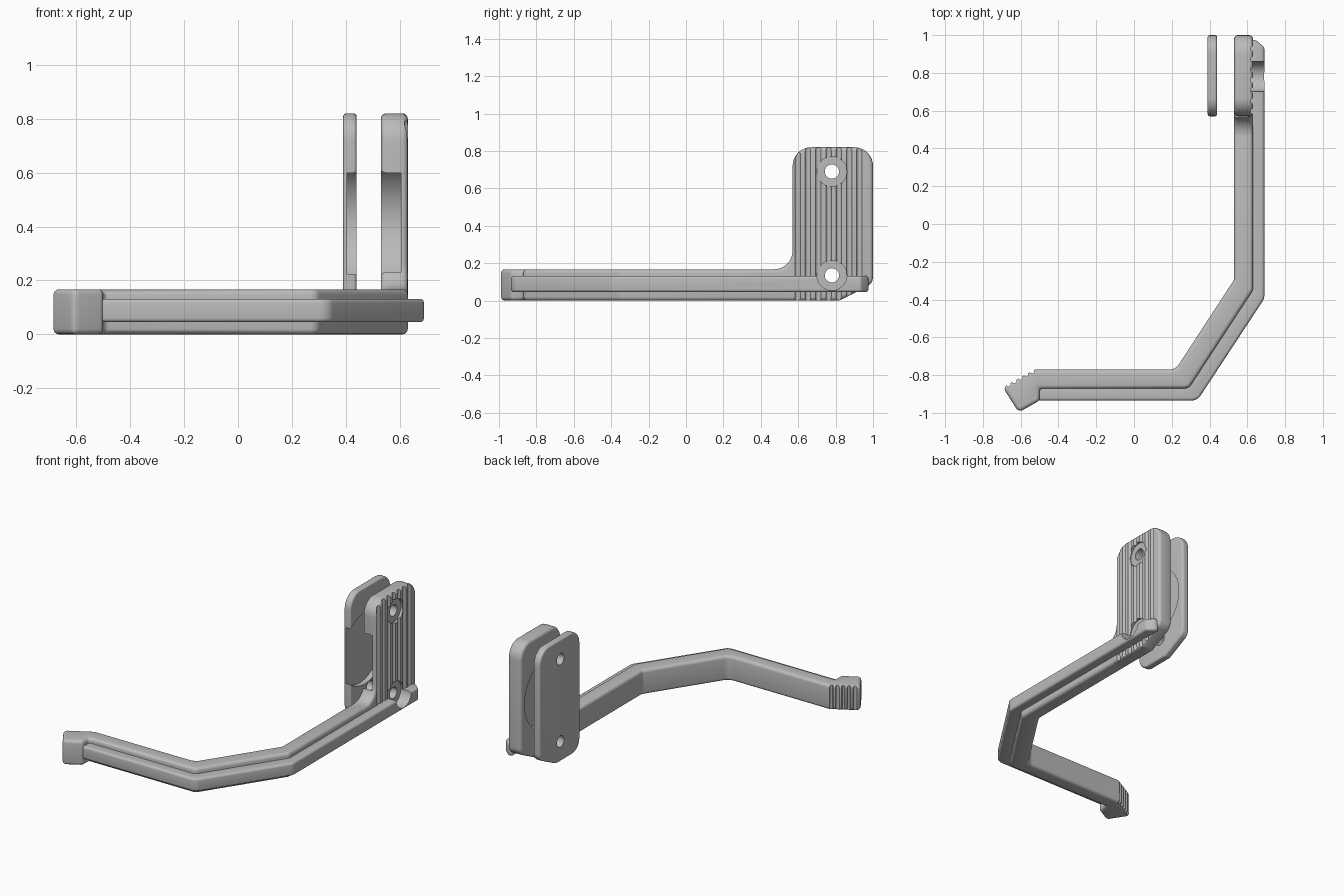
import bpy, bmesh, math
from mathutils import Vector, Matrix

if "Cube" in bpy.data.objects:
    bpy.data.objects.remove(bpy.data.objects["Cube"], do_unlink=True)

grey = bpy.data.materials.new("mid grey")
grey.use_nodes = True
grey.diffuse_color = (0.5, 0.5, 0.5, 1)
grey.node_tree.nodes["Principled BSDF"].inputs["Base Color"].default_value = grey.diffuse_color


def rounded(corners, steps=8):
    """Polygon from (a, b, radius) corners, each replaced by an arc."""
    out = []
    for i, (a, b, r) in enumerate(corners):
        p = Vector((a, b))
        u = (Vector(corners[i - 1][:2]) - p).normalized()
        v = (Vector(corners[(i + 1) % len(corners)][:2]) - p).normalized()
        if r == 0:
            out.append(p)
            continue
        half = u.angle(v) / 2
        centre = p + (u + v).normalized() * r / math.sin(half)
        d0 = p + u * r / math.tan(half) - centre
        d1 = p + v * r / math.tan(half) - centre
        sweep = d0.angle(d1)
        for k in range(steps + 1):
            t = k / steps
            out.append(centre + (d0 * math.sin((1 - t) * sweep) + d1 * math.sin(t * sweep)) / math.sin(sweep))
    return out


def activate(ob):
    bpy.ops.object.select_all(action='DESELECT')
    ob.select_set(True)
    bpy.context.view_layer.objects.active = ob


def add_object(name, bm):
    bmesh.ops.recalc_face_normals(bm, faces=bm.faces)
    mesh = bpy.data.meshes.new(name)
    bm.to_mesh(mesh)
    bm.free()
    ob = bpy.data.objects.new(name, mesh)
    bpy.context.collection.objects.link(ob)
    mesh.materials.append(grey)
    return ob


def prism(name, corners, axis, low, high, bevel):
    """Extrude a rounded outline along x or z and round its rims."""
    place = (lambda p, h: (h, p.x, p.y)) if axis == 'X' else (lambda p, h: (p.x, p.y, h))
    bm = bmesh.new()
    face = bm.faces.new([bm.verts.new(place(p, low)) for p in rounded(corners)])
    ext = bmesh.ops.extrude_face_region(bm, geom=[face])
    shift = Vector(place(Vector((0, 0)), high - low))
    bmesh.ops.translate(bm, vec=shift, verts=[v for v in ext["geom"] if isinstance(v, bmesh.types.BMVert)])
    ob = add_object(name, bm)
    mod = ob.modifiers.new("rim", 'BEVEL')
    mod.width, mod.segments = bevel, 4
    mod.limit_method, mod.angle_limit = 'ANGLE', math.radians(35)
    mod.use_clamp_overlap = False
    activate(ob)
    bpy.ops.object.modifier_apply(modifier=mod.name)
    return ob


def cut(ob, axis, centre, radius, length, sides=48):
    """Remove a cylinder from a part."""
    bm = bmesh.new()
    turn = Matrix.Rotation(math.pi / 2, 4, 'Y') if axis == 'X' else Matrix()
    bmesh.ops.create_cone(bm, cap_ends=True, segments=sides, radius1=radius, radius2=radius,
                          depth=length, matrix=Matrix.Translation(centre) @ turn)
    tool = add_object("cutter", bm)
    tool.hide_render = True
    mod = ob.modifiers.new("cut", 'BOOLEAN')
    mod.operation, mod.solver, mod.object = 'DIFFERENCE', 'EXACT', tool
    activate(ob)
    bpy.ops.object.modifier_apply(modifier=mod.name)
    bpy.data.objects.remove(tool, do_unlink=True)


HOLES = [(0.78, 0.135), (0.78, 0.69)]
BACK_EDGE = [(0.82, 0, 0.05), (1.0, 0.09, 0.06), (1.0, 0.82, 0.1), (0.57, 0.82, 0.1)]

# Bent arm with angled foot
arm = prism("arm", [
    (0.53, 0.56, 0), (0.53, -0.295, 0.03), (0.22, -0.77, 0.06), (-0.525, -0.77, 0.03),
    (-0.695, -0.865, 0.025), (-0.61, -0.997, 0.025), (-0.5, -0.935, 0.025), (-0.5, -0.87, 0),
    (0.29, -0.87, 0.04), (0.63, -0.35, 0.04), (0.63, 0.56, 0)], 'Z', 0, 0.167, 0.02)

# Grip teeth on the foot
for i in range(5):
    t = i / 4
    cut(arm, 'Z', (-0.54 - 0.125 * t, -0.778 - 0.07 * t, 0.08), 0.012, 1, 12)

# Rib running along the outside of the arm
rib = prism("outer_rib", [
    (0.615, 0.975, 0), (0.615, -0.34, 0.04), (0.28, -0.855, 0.04), (-0.51, -0.855, 0),
    (-0.51, -0.935, 0), (0.335, -0.935, 0.06), (0.69, -0.395, 0.06), (0.69, 0.935, 0.02),
    (0.645, 0.975, 0)], 'Z', 0.045, 0.132, 0.015)

# Mounting plate, filleted into the arm
plate = prism("mounting_plate", [(0.42, 0, 0)] + BACK_EDGE +
              [(0.57, 0.167, 0.1), (0.42, 0.167, 0)], 'X', 0.53, 0.63, 0.02)

# Loose clamp plate
clamp = prism("clamp_plate", [(0.57, 0, 0.08)] + BACK_EDGE, 'X', 0.39, 0.44, 0.012)

# Vertical grooves on the outer face
for i in range(7):
    cut(plate, 'Z', (0.632, 0.597 + 0.055 * i, 0.4), 0.015, 2, 16)

# Round recess between the two plates
cut(plate, 'X', (0.505, 0.72, 0.412), 0.24, 0.2, 96)
cut(clamp, 'X', (0.505, 0.72, 0.412), 0.24, 0.2, 96)

# Bolt holes and counterbores
for y, z in HOLES:
    cut(plate, 'X', (0.5, y, z), 0.038, 1)
    cut(clamp, 'X', (0.5, y, z), 0.038, 1)
    cut(plate, 'X', (0.812, y, z), 0.08, 0.4)
cut(rib, 'X', (0.8, HOLES[0][0], HOLES[0][1]), 0.08, 0.4)

for ob in (arm, rib, plate, clamp):
    activate(ob)
    bpy.ops.object.shade_smooth_by_angle(angle=math.radians(30))
